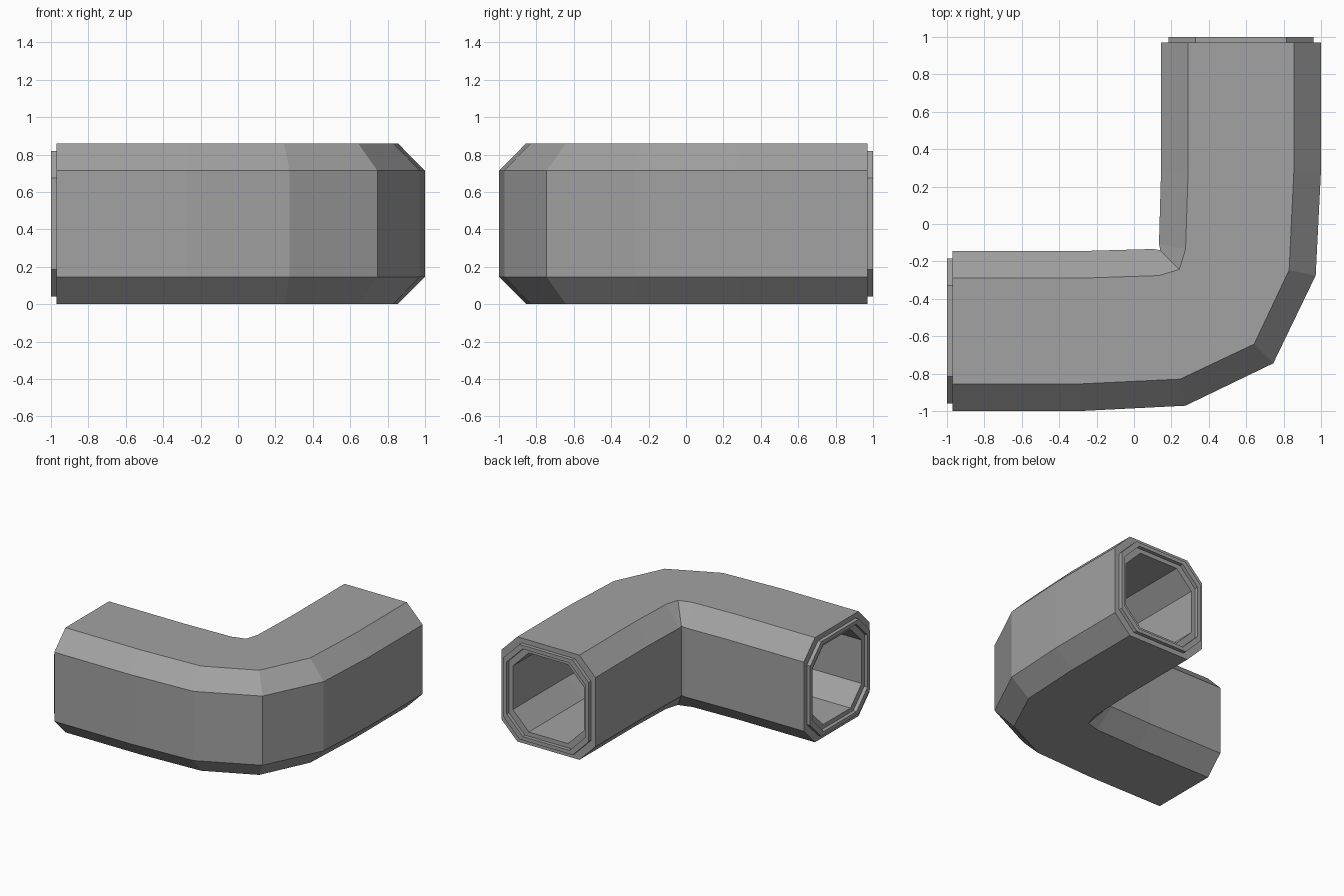
import bpy, bmesh, math

if "Cube" in bpy.data.objects:
    bpy.data.objects.remove(bpy.data.objects["Cube"])

HALF, CHAMFER, ZC = 0.4275, 0.145, 0.43

# Half of the bend path: (x, y, turn in degrees); the rest is mirrored on the diagonal
half = [(0.572, 0.97, 0), (0.572, 0.28, 0), (0.5525, -0.19, 11.5)]
path = half + [(0.4425, -0.4425, 45)] + [(-y, -x, 90 - a) for x, y, a in reversed(half)]

# Stepped end rim: (distance along the leg, inset from the outer skin)
rim = [(0.97, 0.04), (1.0, 0.04), (1.0, 0.07), (0.97, 0.07), (0.97, 0.105)]
BORE = 0.105


def ring(bm, x, y, angle, inset):
    """Chamfered square section at one station of the path."""
    h, a = HALF - inset, math.radians(angle)
    k = h - CHAMFER
    pts = [(h, -k), (h, k), (k, h), (-k, h), (-h, k), (-h, -k), (-k, -h), (k, -h)]
    return [bm.verts.new((x + u * math.cos(a), y - u * math.sin(a), ZC + v * 0.43 / HALF))
            for u, v in pts]


bm = bmesh.new()
# Outer skin, far rim, bore, near rim: one closed loop of sections
stations = [(*p, 0.0) for p in path]
stations += [(-d, -0.572, 90, i) for d, i in rim]
stations += [(*p, BORE) for p in reversed(path[1:-1])]
stations += [(0.572, d, 0, i) for d, i in reversed(rim)]
rings = [ring(bm, *s) for s in stations]
for n, r in enumerate(rings):
    q = rings[(n + 1) % len(rings)]
    for i in range(8):
        j = (i + 1) % 8
        bm.faces.new((r[i], r[j], q[j], q[i]))
bmesh.ops.recalc_face_normals(bm, faces=bm.faces)

mesh = bpy.data.meshes.new("pipe_elbow")
bm.to_mesh(mesh)
bm.free()
grey = bpy.data.materials.new("plain grey")
grey.diffuse_color = (0.36, 0.36, 0.365, 1)
grey.use_nodes = True
grey.node_tree.nodes["Principled BSDF"].inputs["Base Color"].default_value = grey.diffuse_color
mesh.materials.append(grey)
bpy.context.collection.objects.link(bpy.data.objects.new("pipe_elbow", mesh))
